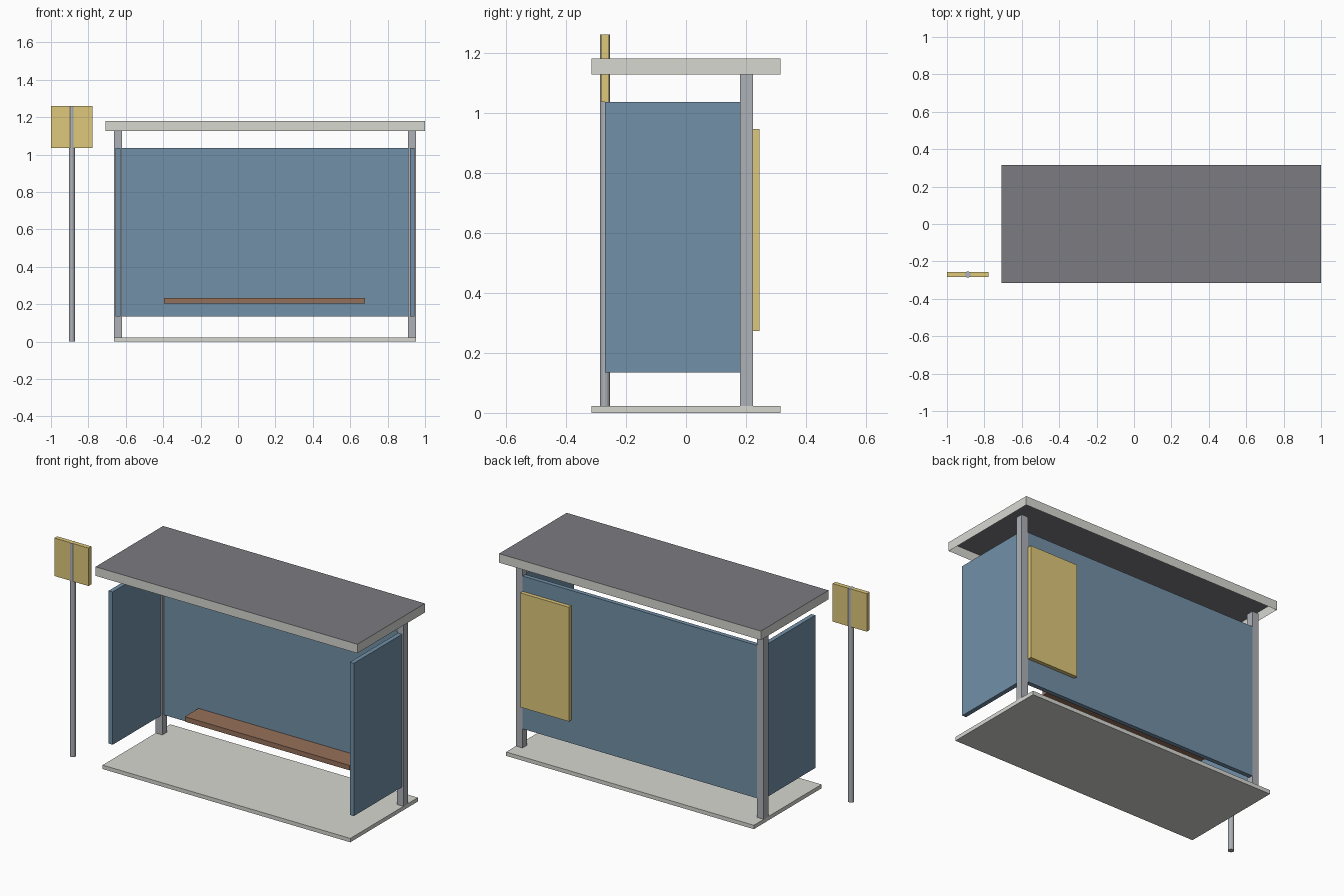
import bpy, bmesh
from mathutils import Vector

if "Cube" in bpy.data.objects:
    bpy.data.objects.remove(bpy.data.objects["Cube"])


def material(name, rgb):
    m = bpy.data.materials.new(name)
    m.diffuse_color = (*rgb, 1)
    m.use_nodes = True
    m.node_tree.nodes["Principled BSDF"].inputs["Base Color"].default_value = m.diffuse_color
    return m


GLASS = material("blue_glass", (0.17, 0.28, 0.39))
YELLOW = material("yellow_board", (0.74, 0.58, 0.20))
WOOD = material("brown_wood", (0.30, 0.16, 0.10))
DARK = material("dark_roof", (0.20, 0.20, 0.22))
PALE = material("pale_trim", (0.68, 0.68, 0.64))
METAL = material("grey_metal", (0.42, 0.44, 0.47))


def finish(name, bm, mats):
    me = bpy.data.meshes.new(name)
    bm.to_mesh(me)
    bm.free()
    for m in mats:
        me.materials.append(m)
    ob = bpy.data.objects.new(name, me)
    bpy.context.collection.objects.link(ob)
    return ob


def box_mesh(x, y, z):
    """Box spanning the given (min, max) ranges."""
    bm = bmesh.new()
    bmesh.ops.create_cube(bm, size=1)
    for v in bm.verts:
        v.co = Vector([(r[0] + r[1]) / 2 + c * (r[1] - r[0])
                       for r, c in zip((x, y, z), v.co)])
    return bm


def box(name, x, y, z, mat):
    return finish(name, box_mesh(x, y, z), [mat])


CX = 0.145          # centre line of the shelter
PANEL_Z = (0.135, 1.036)

# floor slab
box("floor_slab", (CX - 0.808, CX + 0.808), (-0.315, 0.315), (0, 0.023), PALE)

# roof: shallow tray, open underneath, dark top and pale fascia
bm = box_mesh((CX - 0.854, CX + 0.854), (-0.315, 0.315), (1.127, 1.18))
bm.normal_update()
bmesh.ops.delete(bm, geom=[f for f in bm.faces if f.normal.z < -0.5],
                 context='FACES_ONLY')
for f in bm.faces:
    f.material_index = 1 if f.normal.z > 0.5 else 0
finish("roof", bm, [PALE, DARK])

# posts and side panels, one of each per end
for side, s in (("left", -1), ("right", 1)):
    px = CX + s * 0.7865
    box(side + "_post", (px - 0.0215, px + 0.0215), (0.18, 0.223),
        (0.02, 1.127), METAL)
    box(side + "_panel", (px - 0.013, px + 0.013), (-0.27, 0.195),
        PANEL_Z, GLASS)

# back panel between the posts
box("back_panel", (CX - 0.7865, CX + 0.7865), (0.196, 0.222), PANEL_Z, GLASS)

# bench
box("bench_seat", (-0.395, 0.68), (0.068, 0.196), (0.205, 0.234), WOOD)

# notice board on the outside of the back panel
box("notice_board", (0.593, 0.909), (0.222, 0.245), (0.272, 0.946), YELLOW)

# stop sign pole and plate
bm = bmesh.new()
bmesh.ops.create_cone(bm, cap_ends=True, segments=12,
                      radius1=0.0165, radius2=0.0165, depth=1.26)
bmesh.ops.translate(bm, verts=bm.verts, vec=(-0.888, -0.27, 0.63))
finish("sign_pole", bm, [METAL])
box("sign_plate", (-1.0, -0.777), (-0.283, -0.257), (1.036, 1.26), YELLOW)
